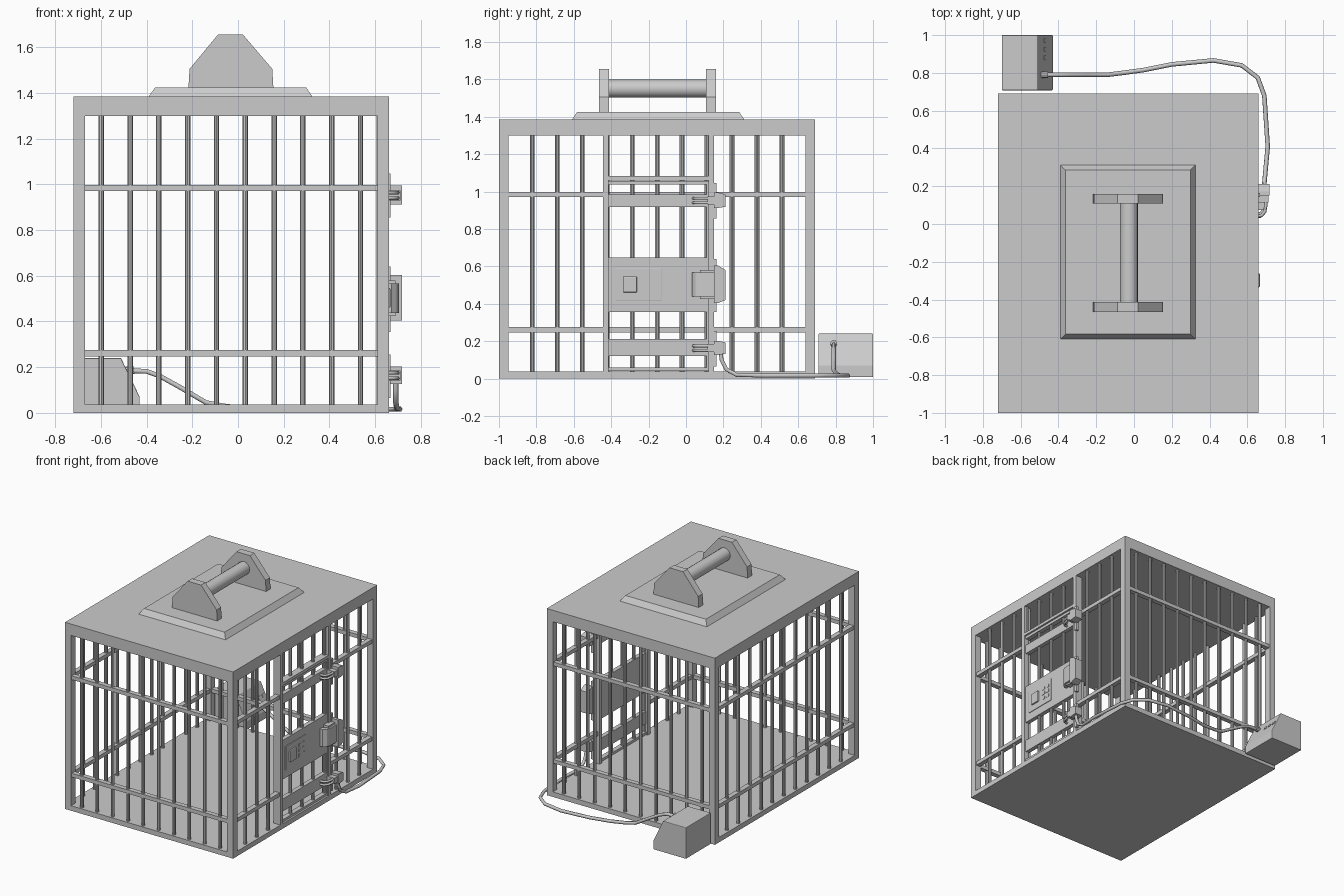
import bpy, bmesh
from mathutils import Vector

if "Cube" in bpy.data.objects:
    bpy.data.objects.remove(bpy.data.objects["Cube"])

X0, X1, Y0, Y1 = -0.72, 0.66, -1.0, 0.69
FLOOR, ROOF, TOP = 0.037, 1.30, 1.385
P = 0.05          # corner post width
R = 0.0125        # bar radius


def finish(name, bm, smooth=False, bevel=0, seg=2):
    bmesh.ops.recalc_face_normals(bm, faces=bm.faces)
    me = bpy.data.meshes.new(name)
    bm.to_mesh(me)
    bm.free()
    ob = bpy.data.objects.new(name, me)
    bpy.context.collection.objects.link(ob)
    if bevel:
        m = ob.modifiers.new("bevel", 'BEVEL')
        m.width, m.segments = bevel, seg
    if smooth:
        bpy.ops.object.select_all(action='DESELECT')
        ob.select_set(True)
        bpy.context.view_layer.objects.active = ob
        bpy.ops.object.shade_smooth_by_angle()
    return ob


def box(name, x, y, z, **kw):
    bm = bmesh.new()
    bmesh.ops.create_cube(bm, size=1)
    for v in bm.verts:
        v.co = Vector([(r[0] + r[1]) / 2 + c * (r[1] - r[0]) for r, c in zip((x, y, z), v.co)])
    return finish(name, bm, **kw)


def rod(name, a, b, r=R, n=10):
    a, b = Vector(a), Vector(b)
    bm = bmesh.new()
    bmesh.ops.create_cone(bm, cap_ends=True, segments=n, radius1=r, radius2=r, depth=(b - a).length)
    q = (b - a).to_track_quat('Z', 'Y')
    for v in bm.verts:
        v.co = q @ v.co + (a + b) / 2
    return finish(name, bm, smooth=True)


def prism(name, pts, axis, lo, hi, **kw):
    """Extrude a 2D outline along axis (the other two axes in xyz order)."""
    bm = bmesh.new()

    def put(p, d):
        c = list(p)
        c.insert(axis, d)
        return bm.verts.new(c)
    A, B = [[put(p, d) for p in pts] for d in (lo, hi)]
    bm.faces.new(A)
    bm.faces.new(B[::-1])
    for i in range(len(pts)):
        j = (i + 1) % len(pts)
        bm.faces.new((A[i], A[j], B[j], B[i]))
    return finish(name, bm, **kw)


def tube(name, pts, r):
    cu = bpy.data.curves.new(name, 'CURVE')
    cu.dimensions = '3D'
    cu.bevel_depth, cu.bevel_resolution, cu.use_fill_caps = r, 1, True
    sp = cu.splines.new('POLY')
    sp.points.add(len(pts) - 1)
    for p, c in zip(sp.points, pts):
        p.co = (*c, 1)
    ob = bpy.data.objects.new(name, cu)
    bpy.context.collection.objects.link(ob)
    return ob


# Floor, roof and corner posts
box("floor", (X0, X1), (Y0, Y1), (0, FLOOR))
box("roof", (X0, X1), (Y0, Y1), (ROOF, TOP))
for x in (X0, X1 - P):
    for y in (Y0, Y1 - P):
        box("corner_post", (x, x + P), (y, y + P), (FLOOR, ROOF))

# Front and back walls
rails = ((0.247, 0.275), (0.97, 0.998))
for y in (Y0 + P / 2, Y1 - P / 2):
    for i in range(10):
        x = -0.598 + i * 0.126
        rod("end_bar", (x, y, FLOOR), (x, y, ROOF))
    for z in rails:
        box("end_rail", (X0 + P, X1 - P), (y - 0.018, y + 0.018), z)

# Side walls, leaving the doorway open on the right
DY0, DY1 = -0.445, 0.15
xl, xr = X0 + P / 2, X1 - P / 2
for i in range(11):
    y = -0.822 + i * 0.1335
    rod("left_bar", (xl, y, FLOOR), (xl, y, ROOF))
    door = DY0 < y < DY1
    rod("right_bar", (xr - 0.005 * door, y, FLOOR), (xr - 0.005 * door, y, ROOF))
for z in rails:
    box("left_rail", (xl - 0.018, xl + 0.018), (Y0 + P, Y1 - P), z)
    for y in ((Y0 + P, DY0), (DY1, Y1 - P)):
        box("right_rail", (xr - 0.018, xr + 0.018), y, z)

# Doorway frame
for y in (DY0, DY1 - 0.03):
    box("door_post", (0.605, 0.66), (y, y + 0.03), (FLOOR, ROOF))
box("door_header", (0.605, 0.66), (DY0, DY1), (1.06, 1.082))

# Door leaf: frame, cross plates
for y in ((-0.437, -0.413), (0.11, 0.134)):
    box("door_stile", (0.615, 0.65), y, (0.045, 1.055))
for z in ((0.04, 0.058), (1.037, 1.057)):
    box("door_edge", (0.615, 0.65), (-0.415, 0.12), z)
for z in ((0.12, 0.212), (0.357, 0.647), (0.917, 0.985)):
    box("door_plate", (0.618, 0.65), (-0.415, 0.12), z)

# Keypad on the door
plate = box("keypad_plate", (0.648, 0.655), (-0.375, -0.13), (0.415, 0.592), bevel=0.003)
box("keypad_knob", (0.65, 0.667), (-0.335, -0.262), (0.46, 0.547), bevel=0.006)
for y in (-0.225, -0.18):
    for i in range(3):
        z = 0.455 + i * 0.038
        box("keypad_button", (0.652, 0.657), (y, y + 0.028), (z, z + 0.022))

# Door fasteners: mounting strip, block and loop
for zc, h, strip in ((0.952, 0.033, (0.855, 1.047)), (0.163, 0.03, (0.065, 0.255)),
                     (0.50, 0.08, (0.355, 0.64))):
    box("mount_strip", (0.645, 0.667), (0.143, 0.163), strip)
    prism("latch_block", [(0.15, zc - h * 1.2), (0.172, zc - h * 1.2), (0.212, zc - h),
                          (0.212, zc + h), (0.172, zc + h * 1.3), (0.15, zc + h * 1.3)],
          0, 0.655, 0.717)
    if h < 0.05:
        for dz in (-0.012, 0.012):
            tube("latch_loop", [(0.645, 0.04, zc + dz), (0.675, 0.045, zc + dz), (0.692, 0.065, zc + dz),
                                (0.698, 0.10, zc + dz), (0.695, 0.16, zc + dz)], 0.009)
        box("latch_tongue", (0.65, 0.712), (0.115, 0.16), (zc - 0.022, zc + 0.022))
    else:
        prism("lock_strap", [(0.64, 0.03), (0.672, 0.033), (0.694, 0.052), (0.704, 0.085), (0.704, 0.165),
                             (0.68, 0.165), (0.68, 0.09), (0.67, 0.065), (0.64, 0.06)],
              2, 0.438, 0.567, smooth=True)
        box("lock_core", (0.64, 0.69), (0.075, 0.16), (0.425, 0.58))

# Carrying handle on a bevelled pad
bm = bmesh.new()
lo, hi = [[bm.verts.new((x, y, z)) for x, y in ((-0.39 + i, -0.61 + i), (0.325 - i, -0.61 + i),
          (0.325 - i, 0.312 - i), (-0.39 + i, 0.312 - i))] for i, z in ((0, TOP), (0.027, 1.424))]
bm.faces.new(lo)
bm.faces.new(hi)
for i in range(4):
    j = (i + 1) % 4
    bm.faces.new((lo[i], lo[j], hi[j], hi[i]))
finish("handle_pad", bm)
for y in (-0.465, 0.108):
    prism("handle_bracket", [(-0.217, 1.42), (-0.212, 1.505), (-0.088, 1.655), (0.022, 1.655),
                             (0.15, 1.505), (0.155, 1.42)], 1, y, y + 0.052)
rod("handle_grip", (-0.027, -0.43, 1.55), (-0.027, 0.13, 1.55), 0.048, 16)

# Control box with sloping face and buttons
prism("control_box", [(-0.70, 0.008), (-0.43, 0.008), (-0.43, 0.07), (-0.512, 0.24), (-0.70, 0.24)],
      1, 0.708, 1.0, bevel=0.004)
for y in (0.88, 0.925, 0.97):
    prism("control_button", [(-0.472, 0.143), (-0.464, 0.148), (-0.473, 0.168), (-0.482, 0.164)],
          1, y - 0.013, y + 0.013)
rod("cable_plug", (-0.49, 0.79, 0.185), (-0.455, 0.79, 0.188), 0.018)

# Cable from control box round to the lowest latch
tube("cable", [(-0.49, 0.79, 0.185), (-0.40, 0.79, 0.182), (-0.34, 0.79, 0.16), (-0.25, 0.79, 0.11),
               (-0.14, 0.79, 0.045), (-0.06, 0.80, 0.03), (0.05, 0.815, 0.018), (0.2, 0.845, 0.016),
               (0.42, 0.866, 0.016), (0.57, 0.84, 0.016), (0.655, 0.775, 0.016), (0.69, 0.68, 0.016),
               (0.708, 0.41, 0.016), (0.695, 0.27, 0.02), (0.69, 0.215, 0.05), (0.69, 0.19, 0.10),
               (0.69, 0.185, 0.15)], 0.012)
